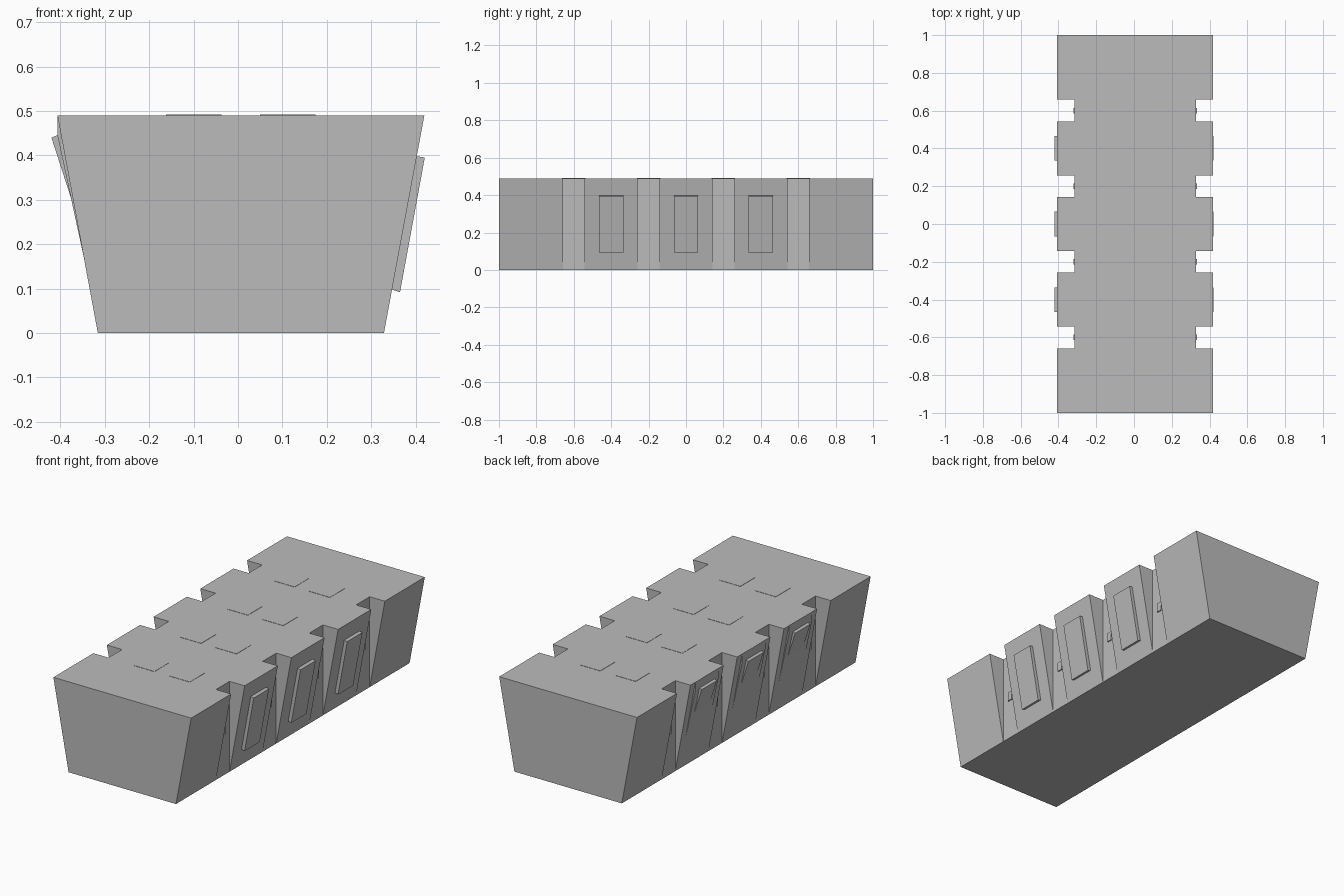
import bpy, bmesh
from mathutils import Matrix

cube = bpy.data.objects.get("Cube")
if cube:
    bpy.data.objects.remove(cube)

CX = 0.0065                                # body sits slightly off centre
TOP, FOOT, HEIGHT = 0.413, 0.322, 0.49     # half widths and height
SLOPE = (TOP - FOOT) / HEIGHT
NOTCHES = [-0.6, -0.2, 0.2, 0.6]
BAYS = [-0.4, 0, 0.4]

grey = bpy.data.materials.new("plain grey")
grey.use_nodes = True
grey.diffuse_color = (0.5, 0.5, 0.5, 1)
grey.node_tree.nodes["Principled BSDF"].inputs["Base Color"].default_value = (0.5, 0.5, 0.5, 1)


def finish(name, bm):
    bmesh.ops.remove_doubles(bm, verts=bm.verts, dist=1e-5)
    bmesh.ops.recalc_face_normals(bm, faces=bm.faces)
    mesh = bpy.data.meshes.new(name)
    bm.to_mesh(mesh)
    bm.free()
    mesh.materials.append(grey)
    obj = bpy.data.objects.new(name, mesh)
    bpy.context.collection.objects.link(obj)
    return obj


def box(name, centre, size):
    bm = bmesh.new()
    bmesh.ops.create_cube(bm, size=1, matrix=Matrix.Translation(centre) @ Matrix.Diagonal((*size, 1)))
    return finish(name, bm)


def bar(name, profile, y, half):
    """Extrude an x-z profile along y."""
    bm = bmesh.new()
    face = bm.faces.new([bm.verts.new((px, y - half, pz)) for px, pz in profile])
    grown = bmesh.ops.extrude_face_region(bm, geom=[face])["geom"]
    moved = [v for v in grown if isinstance(v, bmesh.types.BMVert)]
    bmesh.ops.translate(bm, verts=moved, vec=(0, 2 * half, 0))
    return finish(name, bm)


# Tapered body: notched outline on top, plain rectangle at the foot
edge = [(TOP, -1)]
for y in NOTCHES:
    edge += [(TOP, y - 0.058), (FOOT, y - 0.058), (FOOT, y + 0.058), (TOP, y + 0.058)]
edge.append((TOP, 1))
outline = edge + [(-x, y) for x, y in reversed(edge)]
bm = bmesh.new()
upper = [bm.verts.new((CX + x, y, HEIGHT)) for x, y in outline]
lower = [bm.verts.new((CX + (FOOT if x > 0 else -FOOT), y, 0)) for x, y in outline]
for i in range(len(outline)):
    j = (i + 1) % len(outline)
    bm.faces.new((lower[i], lower[j], upper[j], upper[i]))
bm.faces.new(upper)
bmesh.ops.remove_doubles(bm, verts=bm.verts, dist=1e-5)
rim = [e for e in bm.edges if e.is_boundary]
bmesh.ops.contextual_create(bm, geom=rim)
finish("body", bm)

# Side panels between the notches
for y in BAYS:
    wall = [(CX + FOOT + SLOPE * z, z) for z in (0.098, 0.398)]
    bar("left_panel", [wall[0], (wall[0][0] + 0.018, 0.092),
                       (wall[1][0] + 0.018, 0.395), wall[1]], y, 0.065)
    # leaning panels on the other side sink into the wall
    bar("right_panel", [(-0.42, 0.44), (-0.405, 0.446), (-0.35, 0.274), (-0.365, 0.27)], y, 0.065)
    bar("right_backing", [(-0.347, 0.17), (-0.4065, 0.445), (-0.4065, HEIGHT - 0.001),
                          (-0.38, HEIGHT - 0.001)], y, 0.1)

# Small studs in the notches and thin plates on the top
for y in NOTCHES:
    for side, name in ((1, "left"), (-1, "right")):
        box(name + "_stud", (CX + side * FOOT, y, 0.245), (0.012, 0.03, 0.05))
        box(name + "_top_plate", (CX + side * 0.106, y, HEIGHT), (0.125, 0.125, 0.003))
